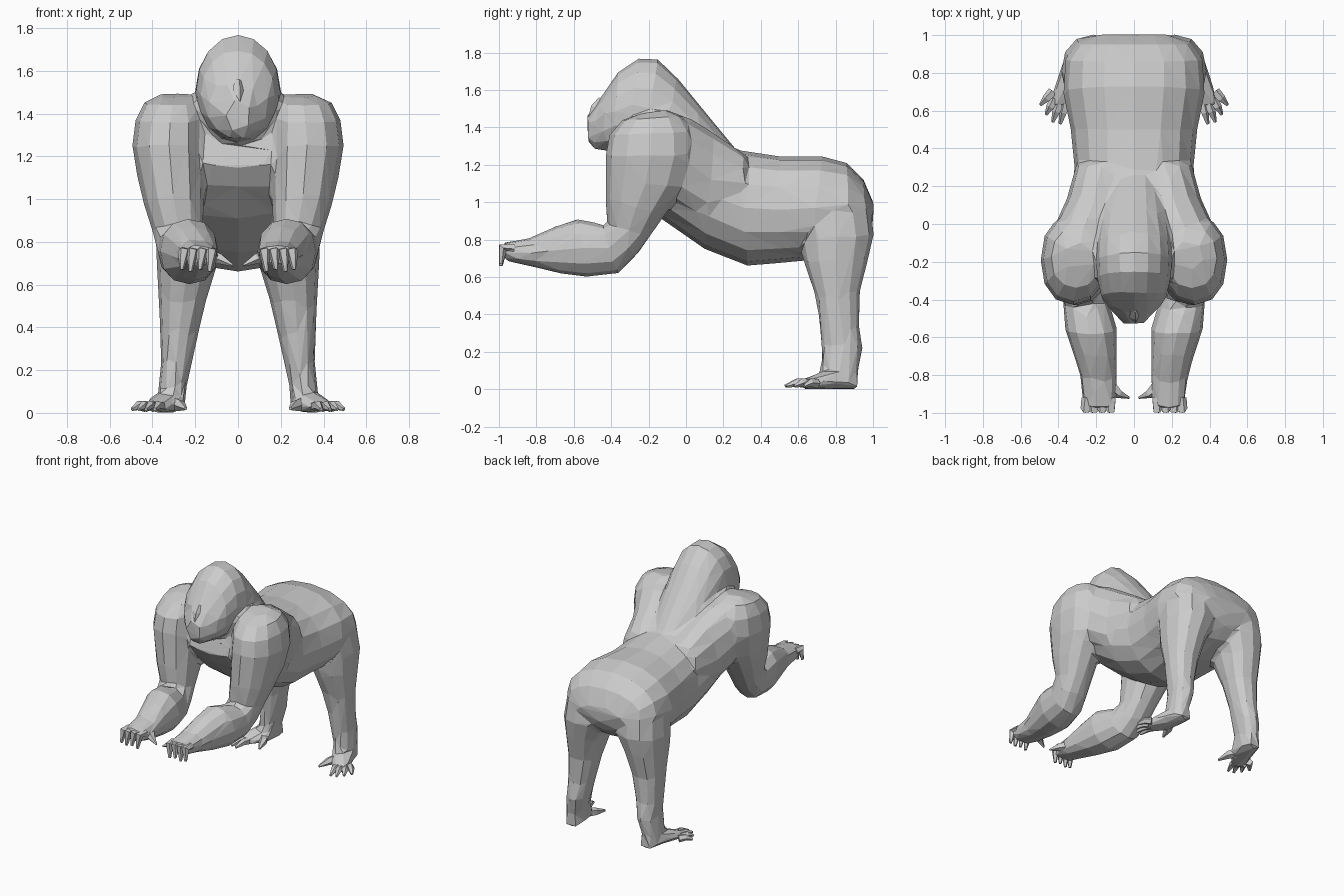
import bpy, bmesh
from math import cos, sin, pi, copysign
from mathutils import Vector


def boxy(v, power):
    return copysign(abs(v) ** power, v)


def bridge(bm, rings):
    """Skin consecutive rings and cap both ends."""
    sides = len(rings[0])
    for r, q in zip(rings, rings[1:]):
        for k in range(sides):
            n = (k + 1) % sides
            bm.faces.new((r[k], r[n], q[n], q[k]))
    bm.faces.new(rings[0][::-1])
    bm.faces.new(rings[-1])


def loft(bm, stations, sides, power=0.9, side=1):
    """Each station: upper y, z, lower y, z, inner x, outer x."""
    rings = []
    for y0, z0, y1, z1, xa, xb in stations:
        ring = []
        for k in range(sides):
            a = 2 * pi * k / sides
            c, s = boxy(cos(a), power), boxy(sin(a), power)
            ring.append(bm.verts.new((side * ((xa + xb) / 2 + (xb - xa) / 2 * c),
                                      (y0 + y1) / 2 + (y0 - y1) / 2 * s,
                                      (z0 + z1) / 2 + (z0 - z1) / 2 * s)))
        rings.append(ring)
    bridge(bm, rings)


def digit(bm, points, radii, sides=5):
    """Tapered finger or toe along a short path."""
    pts = [Vector(p) for p in points]
    rings = []
    for i, p in enumerate(pts):
        d = pts[min(i + 1, len(pts) - 1)] - pts[max(i - 1, 0)]
        q = d.to_track_quat('Z', 'Y')
        rings.append([bm.verts.new(p + q @ Vector((radii[i] * cos(2 * pi * k / sides),
                                                   radii[i] * sin(2 * pi * k / sides), 0)))
                      for k in range(sides)])
    bridge(bm, rings)


def finish(bm, name, mirror=False):
    bmesh.ops.recalc_face_normals(bm, faces=bm.faces)
    bmesh.ops.triangulate(bm, faces=bm.faces)
    mesh = bpy.data.meshes.new(name)
    bm.to_mesh(mesh)
    bm.free()
    ob = bpy.data.objects.new(name, mesh)
    bpy.context.collection.objects.link(ob)
    if mirror:
        ob.modifiers.new("mirror", 'MIRROR').use_axis[0] = True
    return ob


def centred(rows):
    return [(*r[:4], -r[4], r[4]) for r in rows]


body = bmesh.new()

# torso, rump to chest
loft(body, centred([
    (1.005, 0.99, 1.00, 0.90, 0.18),
    (0.95, 1.12, 0.96, 0.82, 0.30),
    (0.86, 1.21, 0.88, 0.75, 0.365),
    (0.73, 1.245, 0.66, 0.69, 0.375),
    (0.50, 1.245, 0.50, 0.675, 0.335),
    (0.27, 1.28, 0.33, 0.66, 0.315),
    (0.12, 1.38, 0.10, 0.75, 0.335),
    (-0.03, 1.47, -0.13, 0.91, 0.375),
    (-0.17, 1.48, -0.28, 1.06, 0.37),
    (-0.27, 1.43, -0.34, 1.15, 0.28)]), 16)

# head with the sloping nape, brow and muzzle
loft(body, centred([
    (0.27, 1.28, 0.15, 1.15, 0.13),
    (0.08, 1.51, -0.02, 1.25, 0.175),
    (-0.05, 1.67, -0.13, 1.25, 0.195),
    (-0.15, 1.765, -0.24, 1.25, 0.20),
    (-0.25, 1.77, -0.33, 1.26, 0.195),
    (-0.36, 1.70, -0.40, 1.27, 0.175),
    (-0.43, 1.60, -0.45, 1.275, 0.14),
    (-0.475, 1.53, -0.49, 1.28, 0.095),
    (-0.53, 1.46, -0.525, 1.32, 0.055)]), 16, power=1.0)

for s in (1, -1):
    # shoulder blade, blending the back into the arm
    loft(body, [
        (0.32, 1.25, 0.32, 0.95, 0.04, 0.305),
        (0.15, 1.37, 0.12, 0.87, 0.05, 0.355),
        (0.02, 1.45, -0.04, 0.98, 0.08, 0.42),
        (-0.12, 1.48, -0.18, 1.08, 0.10, 0.46)], 12, side=s)
    # arm, shoulder to hand
    loft(body, [
        (-0.24, 1.475, -0.10, 1.495, 0.21, 0.37),
        (-0.34, 1.44, -0.02, 1.465, 0.17, 0.44),
        (-0.41, 1.36, 0.04, 1.38, 0.155, 0.48),
        (-0.43, 1.25, 0.05, 1.25, 0.15, 0.495),
        (-0.43, 1.12, 0.00, 1.08, 0.155, 0.47),
        (-0.43, 1.00, -0.10, 0.95, 0.16, 0.44),
        (-0.42, 0.88, -0.19, 0.82, 0.165, 0.40),
        (-0.44, 0.87, -0.27, 0.71, 0.15, 0.39),
        (-0.48, 0.89, -0.36, 0.62, 0.13, 0.375),
        (-0.58, 0.91, -0.53, 0.60, 0.09, 0.365),
        (-0.70, 0.87, -0.68, 0.62, 0.09, 0.32),
        (-0.82, 0.815, -0.80, 0.65, 0.09, 0.285),
        (-0.90, 0.795, -0.89, 0.67, 0.09, 0.28),
        (-0.98, 0.785, -0.97, 0.69, 0.105, 0.265)], 12, side=s)
    # leg, hip to ankle
    loft(body, [
        (0.62, 1.08, 0.92, 1.11, 0.12, 0.31),
        (0.58, 0.95, 0.985, 0.99, 0.06, 0.365),
        (0.61, 0.80, 1.005, 0.83, 0.04, 0.385),
        (0.63, 0.68, 0.975, 0.70, 0.10, 0.38),
        (0.685, 0.52, 0.93, 0.52, 0.15, 0.37),
        (0.715, 0.36, 0.925, 0.34, 0.19, 0.365),
        (0.725, 0.24, 0.945, 0.22, 0.215, 0.36),
        (0.725, 0.13, 0.925, 0.12, 0.24, 0.37),
        (0.71, 0.06, 0.915, 0.005, 0.245, 0.385)], 12, side=s)
    # foot
    loft(body, [
        (0.92, 0.06, 0.92, 0.0, 0.26, 0.35),
        (0.82, 0.11, 0.82, 0.0, 0.24, 0.39),
        (0.72, 0.09, 0.72, 0.0, 0.255, 0.425),
        (0.62, 0.055, 0.62, 0.0, 0.335, 0.455)], 10, side=s)

# fuse into one skin, then reduce to broad facets
ob = finish(body, "body")
fuse = ob.modifiers.new("fuse", 'REMESH')
fuse.mode = 'VOXEL'
fuse.voxel_size = 0.014
soft = ob.modifiers.new("soften", 'SMOOTH')
soft.factor, soft.iterations = 0.5, 8
facet = ob.modifiers.new("facets", 'DECIMATE')
facet.ratio = 0.014

# nose
bm = bmesh.new()
digit(bm, [(0, -0.45, 1.55), (0, -0.48, 1.505), (0, -0.495, 1.45)], [0.02, 0.03, 0.03])
finish(bm, "nose")

# fingers and thumb
bm = bmesh.new()
for i, x in enumerate((0.12, 0.165, 0.21, 0.25)):
    tip = 0.66 + 0.01 * (i % 2)
    digit(bm, [(x, -0.92, 0.75), (x + 0.005, -0.98, 0.755), (x + 0.012, -0.99, tip)],
          [0.028, 0.028, 0.01])
digit(bm, [(0.14, -0.84, 0.73), (0.08, -0.90, 0.72), (0.025, -0.92, 0.69)], [0.04, 0.025, 0.006])
finish(bm, "fingers", True)

# toes
bm = bmesh.new()
for x, y, tx, ty in ((0.36, 0.65, 0.39, 0.53), (0.39, 0.65, 0.43, 0.54),
                     (0.42, 0.66, 0.465, 0.58), (0.43, 0.70, 0.495, 0.63)):
    digit(bm, [(x, y, 0.03), ((x + tx) / 2, (y + ty) / 2, 0.035), (tx, ty, 0.017)],
          [0.027, 0.023, 0.009])
digit(bm, [(0.32, 0.76, 0.045), (0.27, 0.68, 0.035), (0.245, 0.60, 0.02)], [0.04, 0.028, 0.008])
finish(bm, "toes", True)
